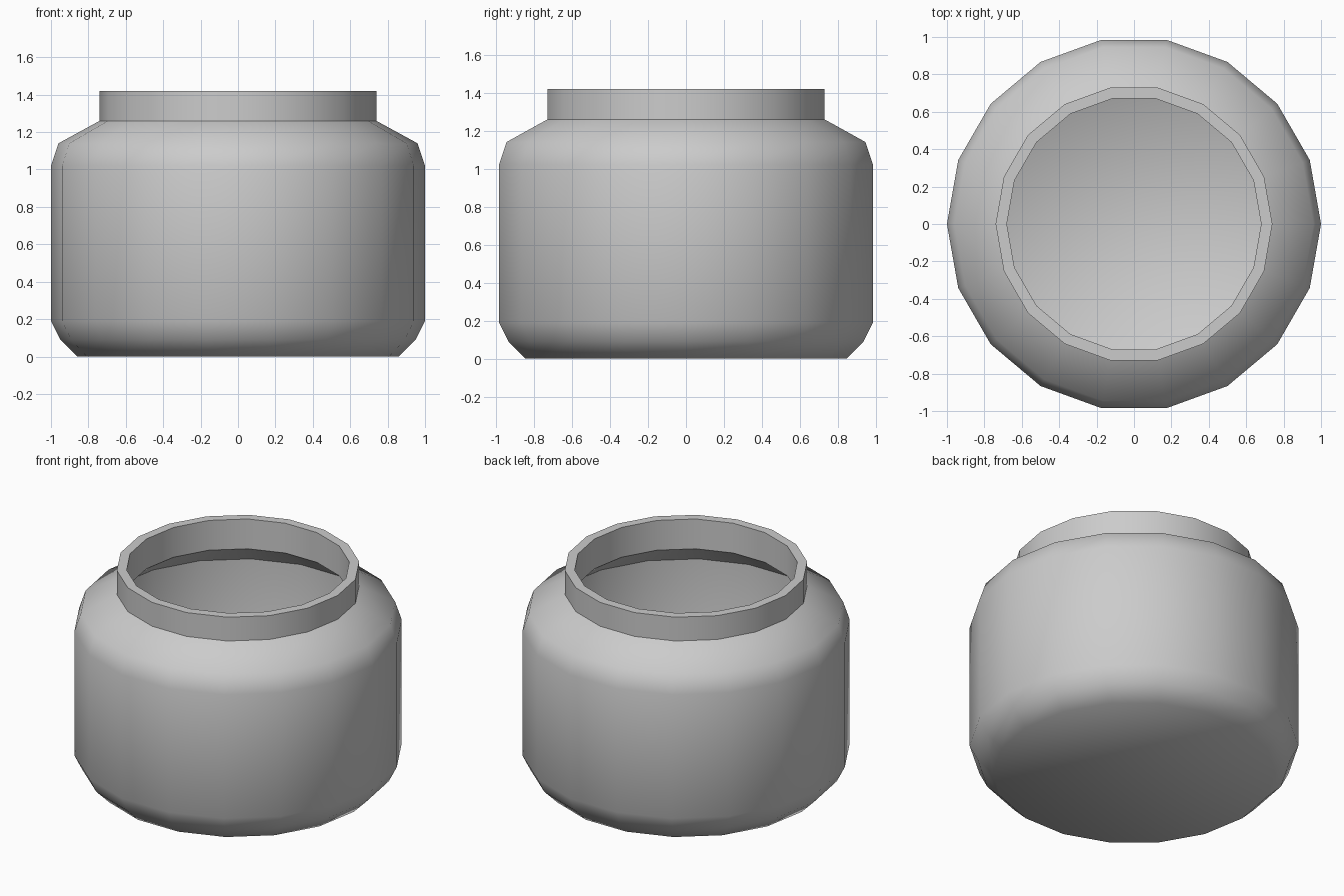
import bpy, bmesh
from math import cos, sin, pi, radians

if "Cube" in bpy.data.objects:
    bpy.data.objects.remove(bpy.data.objects["Cube"])

SIDES = 18

# Closed jar profile (radius, z): outer base up to the rim, then down the inside
PROFILE = [
    (0.86, 0.0), (0.95, 0.09), (1.0, 0.19), (1.0, 1.02), (0.96, 1.14),
    (0.74, 1.26), (0.74, 1.42),
    (0.68, 1.42), (0.68, 1.22),
    (0.90, 1.05), (0.90, 0.20), (0.87, 0.13), (0.80, 0.06),
]


def lathe(name, profile, sides):
    bm = bmesh.new()
    rings = [[bm.verts.new((r * cos(2 * pi * i / sides), r * sin(2 * pi * i / sides), z))
              for i in range(sides)] for r, z in profile]
    for a, b in zip(rings, rings[1:]):
        for i in range(sides):
            j = (i + 1) % sides
            bm.faces.new((a[i], a[j], b[j], b[i]))
    # underside and inner floor
    bm.faces.new(rings[0][::-1])
    bm.faces.new(rings[-1])
    bmesh.ops.recalc_face_normals(bm, faces=bm.faces)
    mesh = bpy.data.meshes.new(name)
    bm.to_mesh(mesh)
    bm.free()
    obj = bpy.data.objects.new(name, mesh)
    bpy.context.collection.objects.link(obj)
    return obj


# Hollow jar
jar = lathe("jar", PROFILE, SIDES)
bpy.context.view_layer.objects.active = jar
jar.select_set(True)
bpy.ops.object.shade_smooth_by_angle(angle=radians(50))
